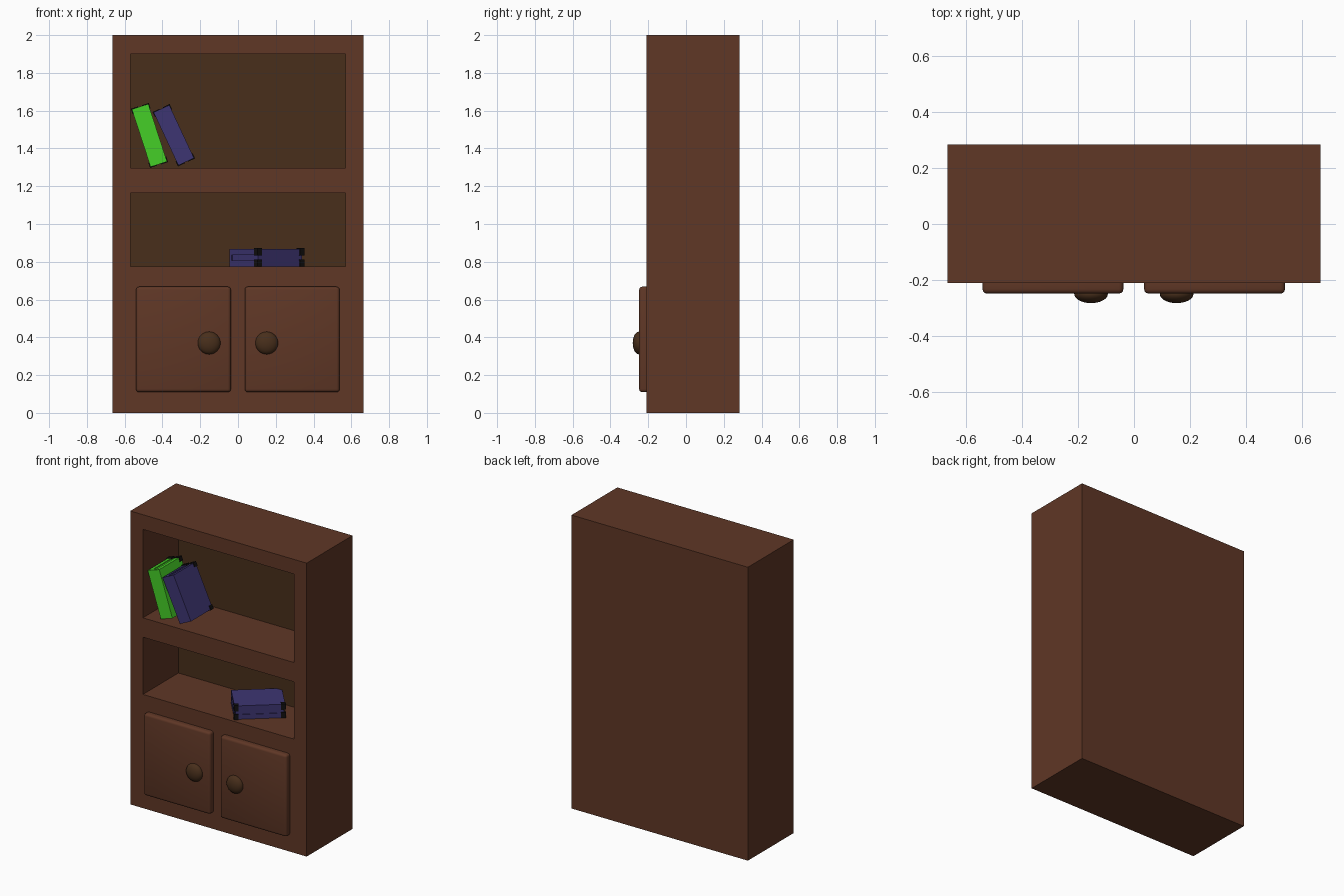
import bpy, bmesh
from math import sin, cos, radians
from mathutils import Matrix, Vector

if "Cube" in bpy.data.objects:
    bpy.data.objects.remove(bpy.data.objects["Cube"])


def material(name, rgb):
    m = bpy.data.materials.new(name)
    m.diffuse_color = (*rgb, 1)
    m.use_nodes = True
    m.node_tree.nodes["Principled BSDF"].inputs["Base Color"].default_value = m.diffuse_color
    return m


WOOD = material("wood", (0.115, 0.038, 0.019))
DARK = material("dark_wood", (0.065, 0.028, 0.011))
GREEN = material("green_cover", (0.06, 0.62, 0.02))
BLUE = material("blue_cover", (0.048, 0.036, 0.17))
BLACK = material("black_trim", (0.006, 0.005, 0.005))


def add_box(bm, lo, hi, mat_index=0):
    lo, hi = Vector(lo), Vector(hi)
    mat = Matrix.Translation((lo + hi) / 2) @ Matrix.Diagonal((*(hi - lo), 1))
    verts = bmesh.ops.create_cube(bm, size=1, matrix=mat)["verts"]
    for f in {f for v in verts for f in v.link_faces}:
        f.material_index = mat_index


def finish(name, bm, mats):
    me = bpy.data.meshes.new(name)
    bm.to_mesh(me)
    bm.free()
    for m in mats:
        me.materials.append(m)
    ob = bpy.data.objects.new(name, me)
    bpy.context.collection.objects.link(ob)
    return ob


def box(name, lo, hi, *mats):
    bm = bmesh.new()
    add_box(bm, lo, hi)
    return finish(name, bm, mats)


def activate(ob):
    bpy.ops.object.select_all(action="DESELECT")
    ob.select_set(True)
    bpy.context.view_layer.objects.active = ob


# Cabinet body with two open shelves cut into the front
FRONT, BACK, PANEL = -0.21, 0.283, 0.172
body = box("cabinet_body", (-0.665, FRONT, 0), (0.665, BACK, 2), WOOD, DARK)
for z0, z1 in ((0.775, 1.165), (1.297, 1.9)):
    cutter = box("shelf_cutter", (-0.57, FRONT - 0.1, z0), (0.57, PANEL, z1), WOOD)
    cutter.hide_render = True
    mod = body.modifiers.new("shelf", "BOOLEAN")
    mod.operation, mod.solver, mod.object = "DIFFERENCE", "EXACT", cutter
    activate(body)
    bpy.ops.object.modifier_apply(modifier=mod.name)
    bpy.data.objects.remove(cutter)
# Dark panel at the back of each shelf
for p in body.data.polygons:
    p.material_index = int(abs(p.center.y - PANEL) < 0.001 and abs(p.normal.y) > 0.9)

# Doors with rounded edges, and flattened round knobs
for side, x0, knob_x in (("left", -0.54, -0.153), ("right", 0.036, 0.152)):
    door = box(side + "_door", (x0, -0.248, 0.11), (x0 + 0.502, FRONT + 0.03, 0.668), WOOD)
    bev = door.modifiers.new("round", "BEVEL")
    bev.width, bev.segments = 0.016, 3
    activate(door)
    bpy.ops.object.modifier_apply(modifier="round")
    bpy.ops.object.shade_smooth_by_angle(angle=radians(35))

    bm = bmesh.new()
    bmesh.ops.create_uvsphere(bm, u_segments=32, v_segments=16, radius=1,
                              matrix=Matrix.Translation((knob_x, -0.249, 0.37))
                              @ Matrix.Diagonal((0.06, 0.033, 0.06, 1)))
    knob = finish(side + "_knob", bm, [DARK])
    activate(knob)
    bpy.ops.object.shade_smooth()


# Books: x along the height, y from fore edge to spine, z through the thickness
def book(name, mat, cover, length=0.315, depth=0.235, thick=0.092):
    bm = bmesh.new()
    t, cap, lip = 0.032, 0.03, 0.004
    for z in (0, thick - t):
        add_box(bm, (0, 0, z), (length, depth, z + t))
        for x in (-lip, length - cap + lip):      # black corner caps
            add_box(bm, (x, -lip, z - lip), (x + cap, cap - lip, z + t + lip), 1)
    add_box(bm, (0, depth - 0.02, t), (length, depth, thick - t))          # spine
    add_box(bm, (0.006, 0.004, t), (length - 0.006, depth - 0.02, thick - t))  # pages
    ob = finish(name, bm, [cover, BLACK])
    ob.matrix_world = mat


def leaning(x, y, z, degrees):
    s, c = sin(radians(degrees)), cos(radians(degrees))
    return Matrix(((-s, 0, c, x), (0, -1, 0, y), (c, 0, s, z), (0, 0, 0, 1)))


book("leaning_green_book", leaning(-0.463, 0.065, 1.302, 18), GREEN, length=0.321)
book("leaning_blue_book", leaning(-0.316, 0.06, 1.31, 25), BLUE, length=0.31)
book("lying_blue_book", Matrix.Translation((0.105, -0.188, 0.776))
     @ Matrix.Rotation(radians(40), 4, "Z"), BLUE)
